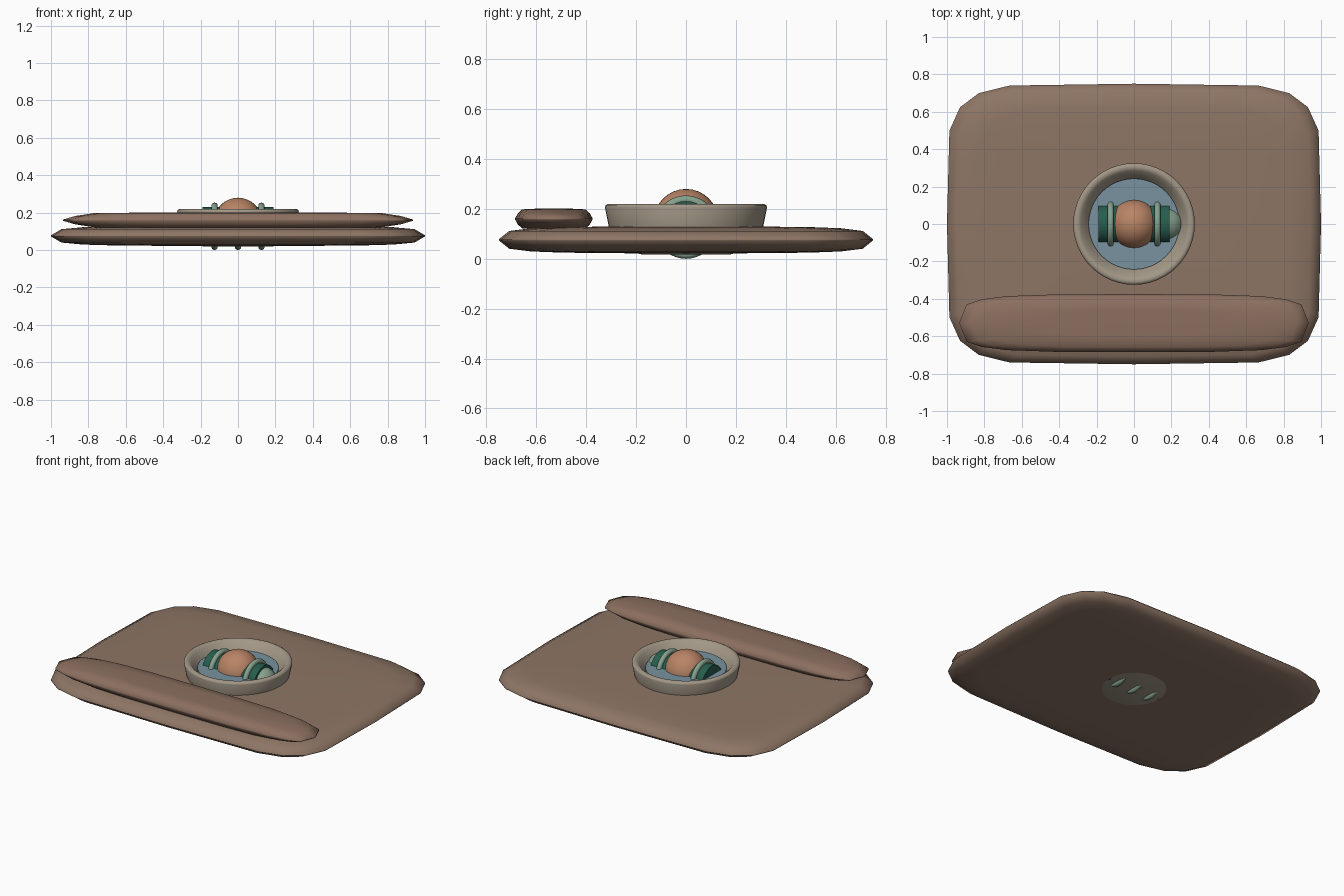
import bpy, bmesh, math
from math import pi, cos, sin

if "Cube" in bpy.data.objects:
    bpy.data.objects.remove(bpy.data.objects["Cube"])


def material(name, rgb):
    m = bpy.data.materials.new(name)
    m.diffuse_color = (*rgb, 1)
    m.use_nodes = True
    m.node_tree.nodes["Principled BSDF"].inputs["Base Color"].default_value = m.diffuse_color
    return m


FABRIC = material("fabric", (0.27, 0.18, 0.13))
PILLOW = material("pillow_fabric", (0.26, 0.16, 0.115))
CLAY = material("clay", (0.36, 0.31, 0.24))
WATER = material("blue", (0.19, 0.29, 0.35))
ORANGE = material("orange", (0.48, 0.23, 0.13))
GREEN = material("dark_green", (0.02, 0.11, 0.075))
SAGE = material("sage", (0.24, 0.36, 0.27))


def finish(ob, name, mat, angle=45):
    ob.name = name
    ob.data.materials.append(mat)
    bpy.ops.object.select_all(action='DESELECT')
    ob.select_set(True)
    bpy.context.view_layer.objects.active = ob
    bpy.ops.object.shade_smooth_by_angle(angle=math.radians(angle))
    return ob


def mesh_from_rings(name, rings, mat, angle=45):
    """Skin closed rings of equal length and cap both ends."""
    bm = bmesh.new()
    loops = [[bm.verts.new(p) for p in ring] for ring in rings]
    n = len(loops[0])
    for a, b in zip(loops, loops[1:]):
        for i in range(n):
            j = (i + 1) % n
            bm.faces.new((a[i], a[j], b[j], b[i]))
    for loop in (loops[0], loops[-1]):
        f = bm.faces.new(loop)
        bmesh.ops.poke(bm, faces=[f])
    bmesh.ops.recalc_face_normals(bm, faces=bm.faces)
    me = bpy.data.meshes.new(name)
    bm.to_mesh(me)
    bm.free()
    ob = bpy.data.objects.new(name, me)
    bpy.context.collection.objects.link(ob)
    return finish(ob, name, mat, angle)


def cushion(name, centre, half, quarter, profile, mat):
    """Puffy pad: rounded outline scaled along a height profile."""
    q = quarter                                   # from +x axis to +y axis
    outline = q[:-1]
    outline += [(-x, y) for x, y in reversed(q[1:])]
    outline += [(-x, -y) for x, y in q[:-1]]
    outline += [(x, -y) for x, y in reversed(q[1:])]
    cx, cy, cz = centre
    rings = [[(cx + x * s * half[0], cy + y * s * half[1], cz + h * half[2])
              for x, y in outline] for s, h in profile]
    return mesh_from_rings(name, rings, mat, 80)


# mat and bolster pillow
half_profile = [(0.3, 1.0), (0.66, 0.95), (0.83, 0.86), (0.945, 0.66), (1, 0.05)]
mat_profile = half_profile + [(s, -h) for s, h in reversed(half_profile)]
cushion("mat_cushion", (0, 0, 0.076), (1, 0.75, 0.054),
        [(1, 0), (0.987, 0.665), (0.93, 0.833), (0.83, 0.933), (0.665, 0.987), (0, 1)],
        mat_profile, FABRIC)
half_profile = [(0.45, 1.0), (0.82, 0.93), (0.93, 0.55), (1, 0.08)]
pillow_profile = half_profile + [(s, -h) for s, h in reversed(half_profile)]
cushion("bolster_pillow", (0, -0.53, 0.16), (0.935, 0.155, 0.041),
        [(1, 0), (0.957, 0.645), (0.87, 0.82), (0.73, 0.93), (0.45, 0.99), (0, 1)],
        pillow_profile, PILLOW)


# bowl and the blue disc inside it
def lathe(name, profile, mat, n=48):
    rings = [[(r * cos(2 * pi * i / n), r * sin(2 * pi * i / n), z) for i in range(n)]
             for r, z in profile]
    return mesh_from_rings(name, rings, mat, 50)


lathe("bowl", [(0.18, 0.018), (0.29, 0.05), (0.308, 0.12), (0.325, 0.205), (0.322, 0.215),
               (0.312, 0.22), (0.298, 0.22), (0.285, 0.212), (0.262, 0.185),
               (0.24, 0.155), (0.23, 0.14)], CLAY)
lathe("blue_disc", [(0.243, 0.15), (0.243, 0.17)], WATER)

# capsule toy: barrel, end dome, ball and hoops
ops = bpy.ops.mesh
ops.primitive_cylinder_add(vertices=32, radius=0.106, depth=0.38,
                           location=(0, 0, 0.125), rotation=(0, pi / 2, 0))
finish(bpy.context.object, "barrel", GREEN)
ops.primitive_uv_sphere_add(segments=24, ring_count=16, radius=0.092, location=(0.173, 0, 0.125))
finish(bpy.context.object, "end_dome", SAGE)
ops.primitive_uv_sphere_add(segments=24, ring_count=16, radius=0.13, location=(0, 0, 0.15))
finish(bpy.context.object, "ball", ORANGE)
for i, x in enumerate((-0.125, 0, 0.125)):
    ops.primitive_torus_add(major_radius=0.11, minor_radius=0.017, major_segments=36,
                            minor_segments=10, location=(x, 0, 0.127), rotation=(0, pi / 2, 0))
    finish(bpy.context.object, f"hoop_{i + 1}", SAGE)
